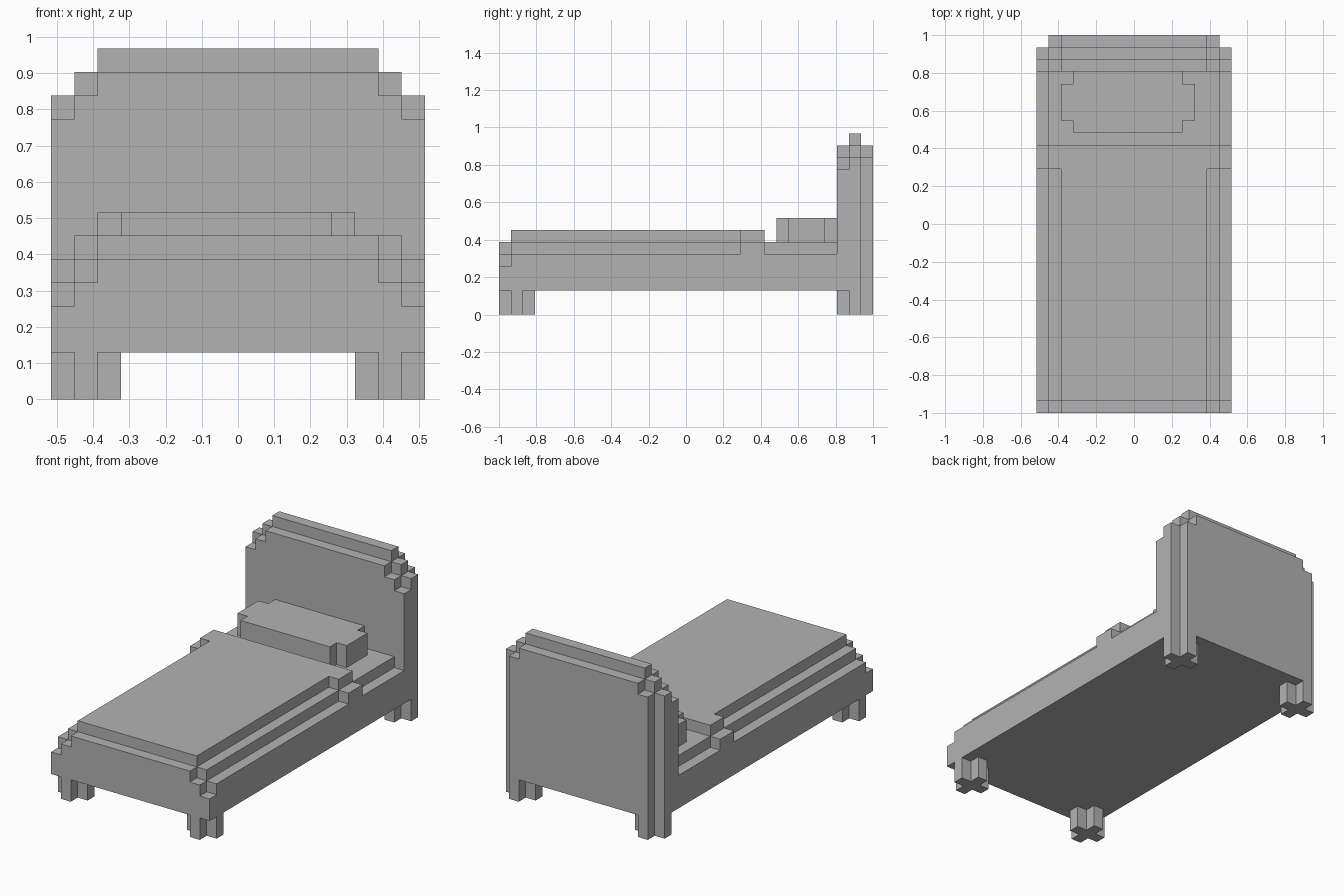
import bpy, bmesh
from mathutils import Vector

cube = bpy.data.objects.get("Cube")
if cube:
    bpy.data.objects.remove(cube, do_unlink=True)

LENGTH = 31            # blocks along the bed
U = 2 / LENGTH         # size of one block

grey = bpy.data.materials.new("plain_grey")
grey.use_nodes = True
colour = (0.45, 0.45, 0.45, 1)
grey.diffuse_color = colour
grey.node_tree.nodes["Principled BSDF"].inputs["Base Color"].default_value = colour


def block_part(name, boxes):
    """Merge grid boxes (x0, x1, y0, y1, z0, z1) into one clean stepped shell."""
    cells = set()
    for x0, x1, y0, y1, z0, z1 in boxes:
        cells |= {(x, y, z) for x in range(x0, x1)
                  for y in range(y0, y1) for z in range(z0, z1)}
    bm = bmesh.new()
    for cell in cells:
        for axis in range(3):
            for side in (0, 1):
                near = list(cell)
                near[axis] += 2 * side - 1
                if tuple(near) in cells:
                    continue
                a, b = (axis + 1) % 3, (axis + 2) % 3
                ring = []
                for da, db in ((0, 0), (1, 0), (1, 1), (0, 1)):
                    p = Vector(cell)
                    p[axis] += side
                    p[a] += da
                    p[b] += db
                    p.y -= LENGTH / 2
                    ring.append(bm.verts.new(p * U))
                bm.faces.new(ring if side else ring[::-1])
    bmesh.ops.remove_doubles(bm, verts=bm.verts, dist=U / 100)
    bmesh.ops.dissolve_limit(bm, angle_limit=0.01, verts=bm.verts, edges=bm.edges)
    mesh = bpy.data.meshes.new(name)
    bm.to_mesh(mesh)
    bm.free()
    mesh.materials.append(grey)
    obj = bpy.data.objects.new(name, mesh)
    bpy.context.collection.objects.link(obj)
    return obj


def wide(half, y0, y1, z0, z1):
    """Box centred across the bed."""
    return (-half, half, y0, y1, z0, z1)


# Bed base and mattress
block_part("bed_base", [wide(8, 0, 28, 2, 4)])
block_part("mattress", [wide(7, 0, 28, 4, 5), wide(8, 1, 28, 4, 5),
                        wide(7, 22, 28, 5, 6)])

# Blanket with a wider folded band near the pillow
block_part("blanket", [wide(6, 0, 22, 5, 6), wide(7, 1, 22, 5, 6),
                       wide(6, 1, 22, 6, 7),
                       wide(8, 20, 22, 5, 6), wide(7, 20, 22, 6, 7)])

# Pillow with notched corners
block_part("pillow", [(-6, 5, 24, 27, 6, 8), (-5, 4, 23, 28, 6, 8)])

# Headboard: three stepped slabs, the middle one tallest
headboard = []
for y, top, widest in ((28, 12, 8), (29, 13, 8), (30, 12, 7)):
    for half in range(widest, 5, -1):
        headboard.append(wide(half, y, y + 1, 2, top + 8 - half))
block_part("headboard", headboard)

# Cross-shaped legs
for end, y in (("front", 0), ("back", 28)):
    for side, x in (("left", 5), ("right", -8)):
        block_part(f"{end}_{side}_leg", [(x, x + 3, y + 1, y + 2, 0, 2),
                                         (x + 1, x + 2, y, y + 3, 0, 2)])
